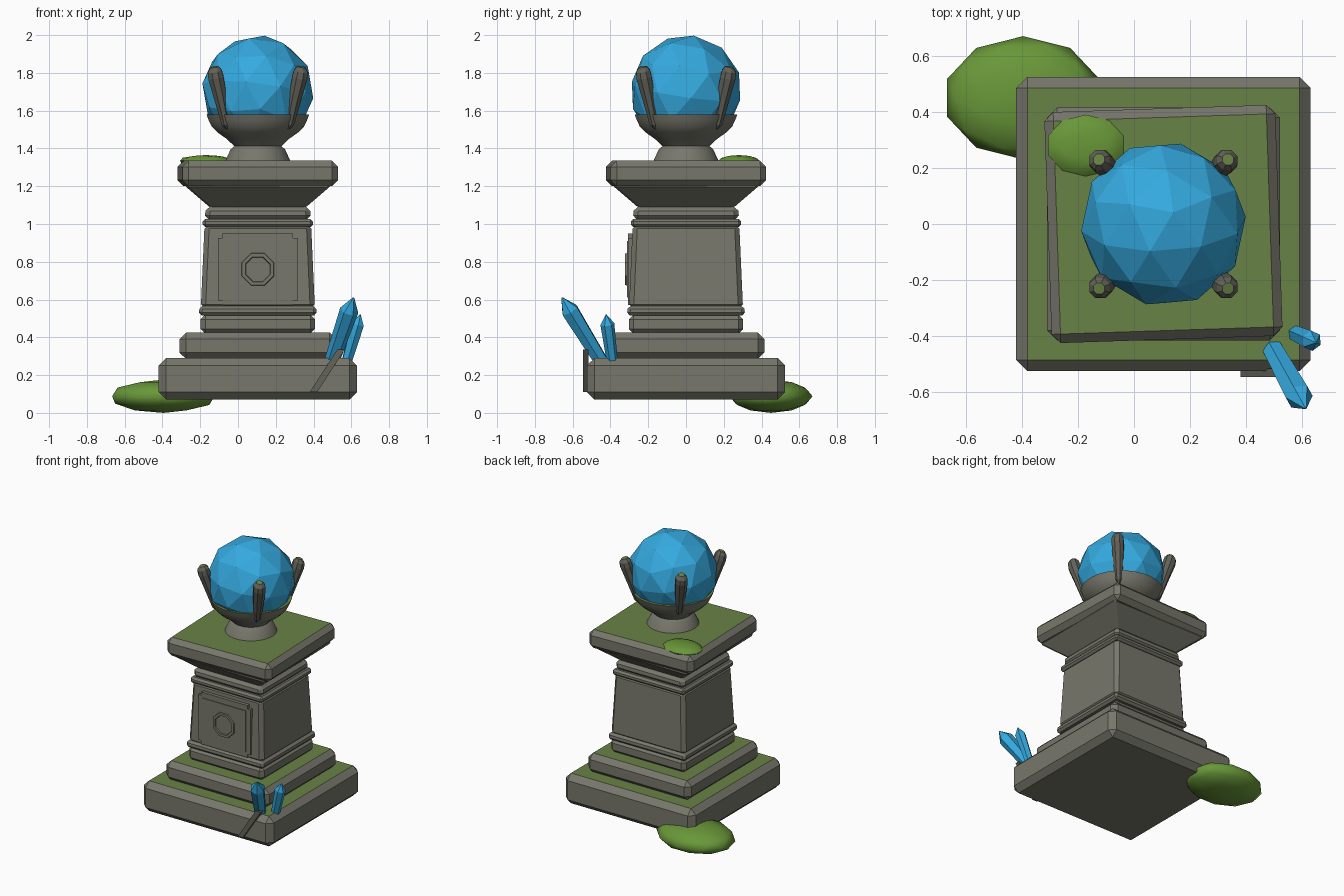
import bpy, bmesh, math
from mathutils import Vector, Matrix

if "Cube" in bpy.data.objects:
    bpy.data.objects.remove(bpy.data.objects["Cube"])

CX = 0.105  # pedestal axis


def mat(name, r, g, b):
    m = bpy.data.materials.new(name)
    m.diffuse_color = (r, g, b, 1)
    m.use_nodes = True
    m.node_tree.nodes["Principled BSDF"].inputs["Base Color"].default_value = m.diffuse_color
    return m


STONE = mat("grey stone", 0.185, 0.185, 0.150)
DARK = mat("dark stone", 0.125, 0.122, 0.100)
TOPMOSS = mat("moss covered top", 0.140, 0.225, 0.062)
MOSS = mat("bright moss", 0.140, 0.310, 0.040)
BLUE = mat("blue crystal", 0.035, 0.400, 0.740)


def finish(name, bm, mats, mossy=None, smooth=None):
    """Turn a bmesh into an object; upward faces take the second material."""
    bmesh.ops.recalc_face_normals(bm, faces=bm.faces)
    bm.normal_update()
    if mossy is not None:
        for f in bm.faces:
            if f.normal.z > mossy:
                f.material_index = 1
    me = bpy.data.meshes.new(name)
    bm.to_mesh(me)
    bm.free()
    for m in mats:
        me.materials.append(m)
    ob = bpy.data.objects.new(name, me)
    bpy.context.scene.collection.objects.link(ob)
    if smooth:
        bpy.context.view_layer.objects.active = ob
        ob.select_set(True)
        bpy.ops.object.shade_smooth_by_angle(angle=math.radians(smooth))
        ob.select_set(False)
    return ob


def block(name, z0, z1, h0, h1, bevel, turn=0.0, mossy=False):
    """Square, optionally tapered, chamfered stone block."""
    bm = bmesh.new()
    bmesh.ops.create_cube(bm, size=2)
    for v in bm.verts:
        h, z = (h1, z1) if v.co.z > 0 else (h0, z0)
        v.co = Vector((v.co.x * h, v.co.y * h, z))
    bmesh.ops.bevel(bm, geom=bm.edges[:], offset=bevel, segments=1,
                    affect='EDGES', clamp_overlap=True)
    bmesh.ops.rotate(bm, verts=bm.verts, matrix=Matrix.Rotation(math.radians(turn), 3, 'Z'))
    bmesh.ops.translate(bm, verts=bm.verts, vec=(CX, 0, 0))
    mats = [STONE, TOPMOSS] if mossy else [STONE]
    return finish(name, bm, mats, 0.95 if mossy else None)


def loft(name, rings, sides, mats, mossy=None, smooth=None):
    """Skin circular rings given as (centre, axis, radius), capped at both ends."""
    bm = bmesh.new()
    loops = []
    for c, axis, r in rings:
        q = Vector(axis).to_track_quat('Z', 'Y')
        loops.append([bm.verts.new(Vector(c) + q @ Vector(
            (r * math.cos(2 * math.pi * (i + .5) / sides),
             r * math.sin(2 * math.pi * (i + .5) / sides), 0))) for i in range(sides)])
    for a, b in zip(loops, loops[1:]):
        for i in range(sides):
            j = (i + 1) % sides
            bm.faces.new((a[i], a[j], b[j], b[i]))
    bm.faces.new(loops[0])
    bm.faces.new(loops[-1])
    return finish(name, bm, mats, mossy, smooth)


def plate(name, outline, y_front, y_back, material):
    """Extrude an x/z outline along y."""
    bm = bmesh.new()
    f = bm.faces.new([bm.verts.new((x, y_front, z)) for x, z in outline])
    ext = bmesh.ops.extrude_face_region(bm, geom=[f], use_keep_orig=True)
    vs = [g for g in ext["geom"] if isinstance(g, bmesh.types.BMVert)]
    bmesh.ops.translate(bm, verts=vs, vec=(0, y_back - y_front, 0))
    return finish(name, bm, [material])


# Stepped base
block("base_slab", 0.07, 0.29, 0.525, 0.525, 0.04, 0, True)
block("second_step", 0.285, 0.425, 0.415, 0.415, 0.035, 0, True)

# Shaft with mouldings
block("shaft_foot", 0.42, 0.52, 0.303, 0.303, 0.025)
block("lower_ring", 0.515, 0.567, 0.313, 0.308, 0.016)
block("shaft", 0.55, 1.0, 0.302, 0.282, 0.025)
block("upper_ring", 0.983, 1.027, 0.292, 0.292, 0.014)
block("shaft_neck", 1.02, 1.095, 0.282, 0.275, 0.025)

# Capital
block("flared_capital", 1.085, 1.205, 0.25, 0.39, 0.012)
block("cap_slab", 1.2, 1.335, 0.412, 0.412, 0.032, 1.9, True)

# Front panel: notched plate, raised inner field, octagonal ring
def notched(w, h, n):
    q = [(w, h - n), (w - n, h - n), (w - n, h)]
    pts = q + [(-x, z) for x, z in reversed(q)]
    pts += [(-x, -z) for x, z in q] + [(x, -z) for x, z in reversed(q)]
    return [(CX + x, 0.76 + z) for x, z in pts]


plate("panel_frame", notched(0.212, 0.19, 0.025), -0.308, -0.27, STONE)
iw, ih = 0.175, 0.15
plate("panel_field", [(CX + a * iw, 0.76 + b * ih) for a, b in
                      ((-1, -1), (1, -1), (1, 1), (-1, 1))], -0.313, -0.28, STONE)
bm = bmesh.new()
prof = [(0.097, -0.30), (0.09, -0.322), (0.072, -0.322), (0.064, -0.30)]
loops = [[bm.verts.new((CX + r * math.cos(math.pi * (i + .5) / 4), y,
                        0.76 + r * math.sin(math.pi * (i + .5) / 4)))
          for i in range(8)] for r, y in prof]
for k in range(4):
    a, b = loops[k], loops[(k + 1) % 4]
    for i in range(8):
        j = (i + 1) % 8
        bm.faces.new((a[i], a[j], b[j], b[i]))
finish("octagon_ring", bm, [STONE])

# Bowl that carries the orb
bowl = [(0.175, 1.33), (0.145, 1.395), (0.125, 1.412), (0.165, 1.45),
        (0.215, 1.485), (0.245, 1.515), (0.262, 1.55), (0.273, 1.58)]
loft("bowl", [((CX, 0, z), (0, 0, 1), r) for r, z in bowl], 32,
     [STONE, TOPMOSS], 0.95, 40)

# Faceted orb
bm = bmesh.new()
bmesh.ops.create_icosphere(bm, subdivisions=2, radius=0.297)
rot = Matrix.Rotation(0.12, 3, 'Y') @ Matrix.Rotation(-0.14, 3, 'X') @ Matrix.Rotation(0.4, 3, 'Z')
bmesh.ops.rotate(bm, verts=bm.verts, matrix=rot)
bmesh.ops.translate(bm, verts=bm.verts, vec=(CX, 0, 1.705))
finish("orb", bm, [BLUE])

# Four claws holding the orb
claw = [(0.158, 1.505, 0.014), (0.168, 1.53, 0.026), (0.198, 1.67, 0.037),
        (0.222, 1.775, 0.044), (0.228, 1.81, 0.04), (0.23, 1.832, 0.022)]
for n, (sx, sy) in enumerate(((1, 1), (-1, 1), (-1, -1), (1, -1))):
    loft("claw_%d" % (n + 1), [((CX + sx * o, sy * o, z), (sx * .2, sy * .2, 1), r)
                               for o, z, r in claw], 8, [DARK, TOPMOSS], 0.9)


# Moss clumps
def clump(name, loc, size):
    bm = bmesh.new()
    bmesh.ops.create_icosphere(bm, subdivisions=2, radius=1)
    for v in bm.verts:
        v.co = Vector([c * s + l for c, s, l in zip(v.co, size, loc)])
    finish(name, bm, [MOSS], None, 60)


clump("ground_moss", (-0.395, 0.45, 0.088), (0.285, 0.22, 0.088))
clump("cap_moss", (-0.172, 0.28, 1.335), (0.142, 0.11, 0.03))


# Crystals growing from the corner
def crystal(name, base, tip, r):
    a, b = Vector(base), Vector(tip)
    d = b - a
    loft(name, [(a, d, r * 0.8), (a + d * 0.8, d, r), (b, d, r * 0.08)], 6, [BLUE])


crystal("large_crystal", (0.497, -0.45, 0.275), (0.612, -0.657, 0.61), 0.05)
crystal("small_crystal", (0.575, -0.39, 0.27), (0.648, -0.423, 0.52), 0.037)

# Dark crack strip on the base front
plate("base_crack", [(0.38, 0.11), (0.42, 0.11), (0.565, 0.335), (0.525, 0.335)],
      -0.546, -0.515, DARK)
